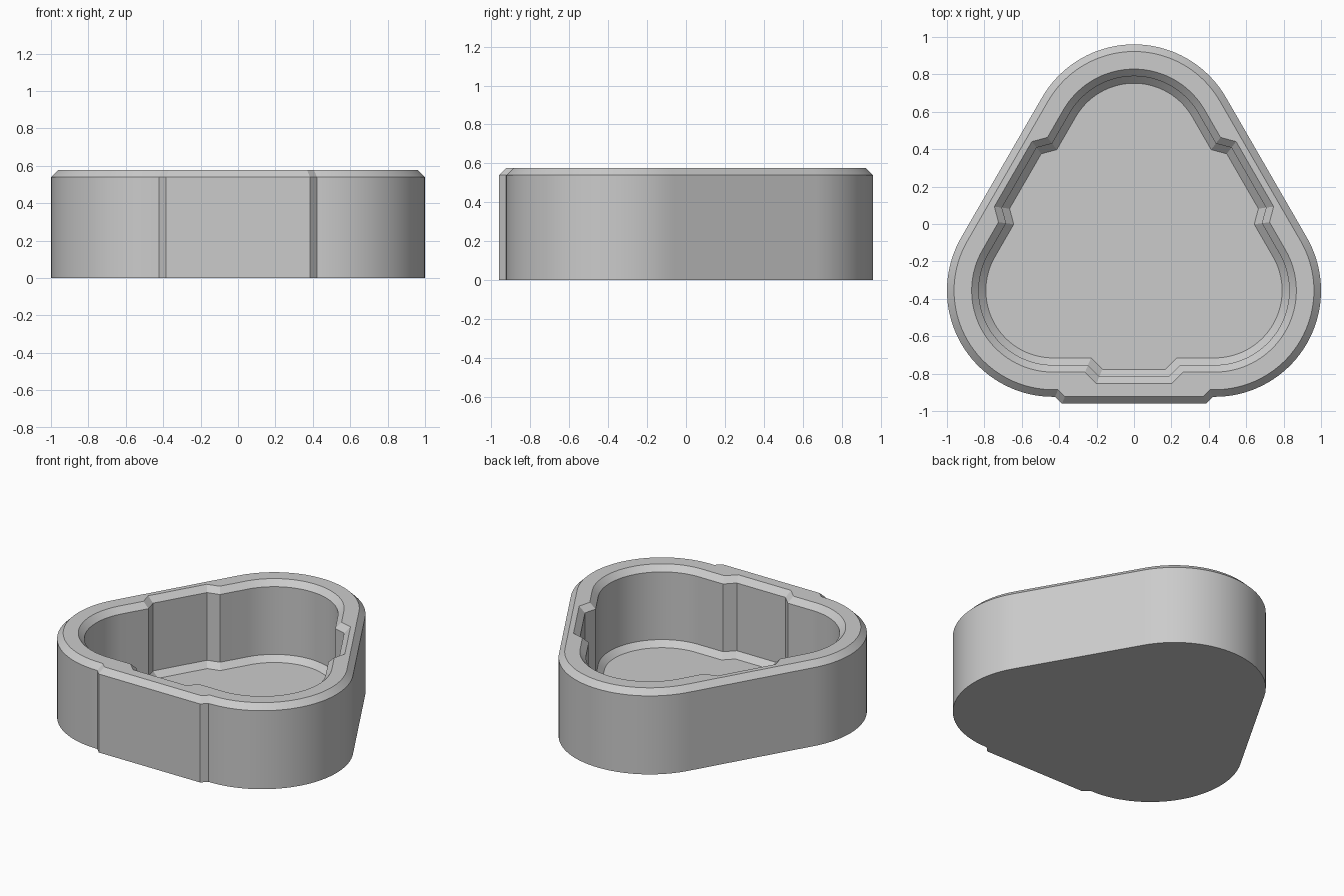
import bpy, bmesh, math
from mathutils import Vector, Matrix

cube = bpy.data.objects.get("Cube")
if cube:
    bpy.data.objects.remove(cube)

HALF_SIDE = 0.432                                # half side of the triangle of corner centres
CENTRE_Y = -0.1065
APOTHEM = HALF_SIDE / math.sqrt(3)
ARC_STEPS = 36
HEIGHT, CHAMFER = 0.577, 0.038
OUTER_R, INNER_R, FLOOR_Z = 0.568, 0.398, 0.036


def outline(radius, half_width, slope, depths, inset=0.0):
    """Rounded triangle with a 45 degree step in the middle of each side."""
    shift = inset * math.tan(math.pi / 8)
    wide, narrow = half_width + slope - shift, half_width - shift
    points = []
    for i, depth in enumerate(depths):
        turn = Matrix.Rotation(i * 2 * math.pi / 3, 2)
        reach = APOTHEM + radius - inset
        local = [Vector((-wide, -reach)), Vector((-narrow, -reach - depth)),
                 Vector((narrow, -reach - depth)), Vector((wide, -reach))]
        centre = Vector((HALF_SIDE, -APOTHEM))
        for k in range(ARC_STEPS + 1):
            a = math.radians(-90 + 120 * k / ARC_STEPS)
            local.append(centre + (radius - inset) * Vector((math.cos(a), math.sin(a))))
        points += [turn @ p for p in local]
    return points


def outer(inset=0.0):
    return outline(OUTER_R, 0.385, 0.037, (0.037, 0, 0), inset)


def inner(inset=0.0):
    return outline(INNER_R, 0.185, 0.061, (0.061,) * 3, inset)


# Rings from the underside, over the rim, down to the tray floor
rings = [(outer(), 0), (outer(), HEIGHT - CHAMFER), (outer(CHAMFER), HEIGHT),
         (inner(-CHAMFER), HEIGHT), (inner(), HEIGHT - CHAMFER),
         (inner(), FLOOR_Z + CHAMFER), (inner(CHAMFER), FLOOR_Z)]

bm = bmesh.new()
loops = [[bm.verts.new((p.x, p.y + CENTRE_Y, z)) for p in pts] for pts, z in rings]
for low, high in zip(loops, loops[1:]):
    n = len(low)
    for i in range(n):
        j = (i + 1) % n
        bm.faces.new((low[i], low[j], high[j], high[i]))
bm.faces.new(loops[0][::-1])
bm.faces.new(loops[-1])
bm.normal_update()

mesh = bpy.data.meshes.new("tray")
bm.to_mesh(mesh)
bm.free()
tray = bpy.data.objects.new("rounded_triangle_tray", mesh)
bpy.context.collection.objects.link(tray)

# Plain grey material
grey = bpy.data.materials.new("plain grey")
grey.use_nodes = True
colour = (0.6, 0.6, 0.6, 1)
grey.diffuse_color = colour
grey.node_tree.nodes["Principled BSDF"].inputs["Base Color"].default_value = colour
mesh.materials.append(grey)

bpy.ops.object.select_all(action='DESELECT')
tray.select_set(True)
bpy.context.view_layer.objects.active = tray
bpy.ops.object.shade_smooth_by_angle(angle=math.radians(25))
